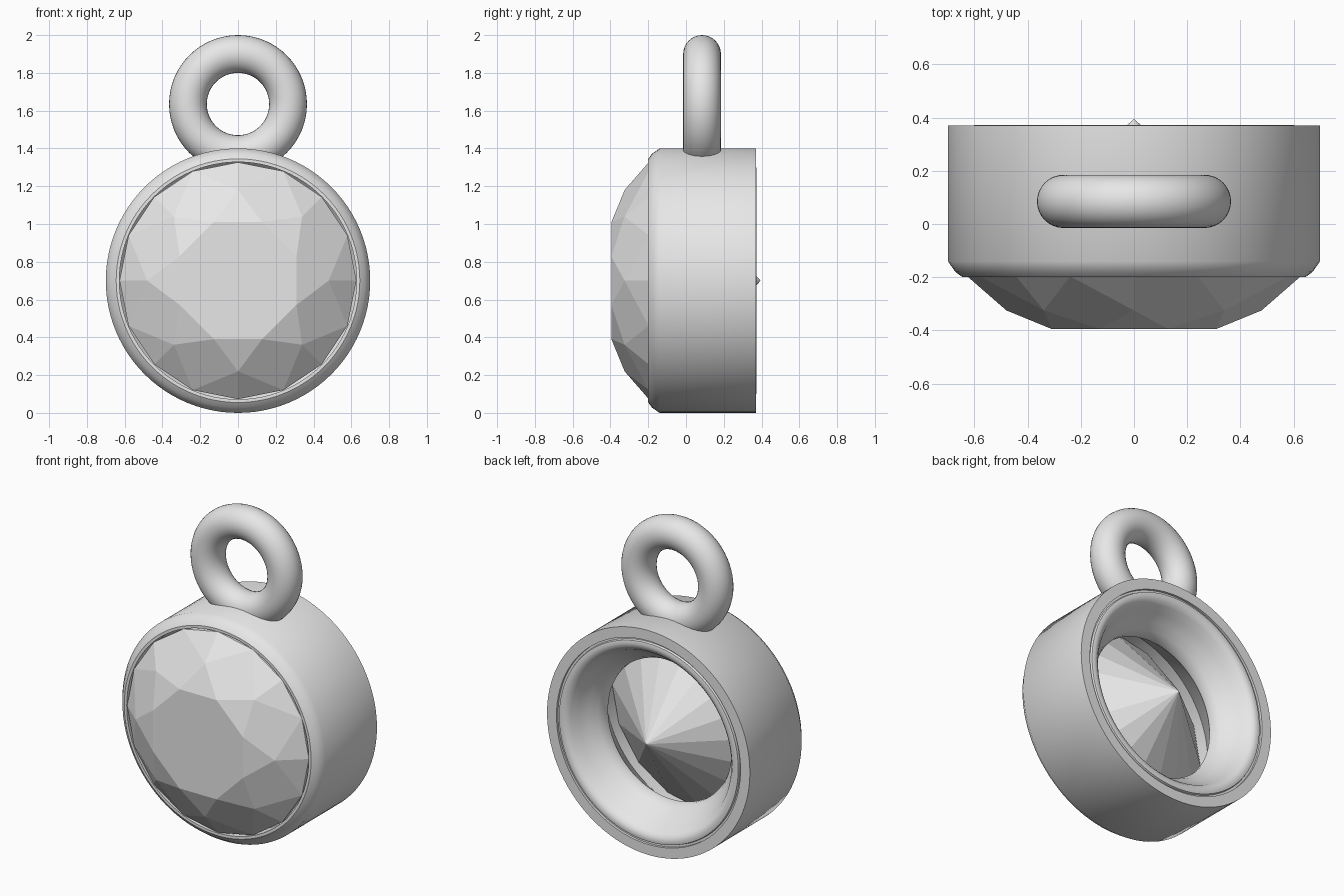
import bpy, bmesh, math

if "Cube" in bpy.data.objects:
    bpy.data.objects.remove(bpy.data.objects["Cube"])

CZ = 0.70  # height of the setting's axis

metal = bpy.data.materials.new("light grey")
metal.diffuse_color = (0.8, 0.8, 0.8, 1)
metal.use_nodes = True
metal.node_tree.nodes["Principled BSDF"].inputs["Base Color"].default_value = metal.diffuse_color


def make(name, bm, smooth=None):
    bmesh.ops.recalc_face_normals(bm, faces=bm.faces)
    me = bpy.data.meshes.new(name)
    bm.to_mesh(me)
    bm.free()
    ob = bpy.data.objects.new(name, me)
    bpy.context.collection.objects.link(ob)
    me.materials.append(metal)
    if smooth:
        bpy.ops.object.select_all(action='DESELECT')
        ob.select_set(True)
        bpy.context.view_layer.objects.active = ob
        bpy.ops.object.shade_smooth_by_angle(angle=math.radians(smooth))
    return ob


def ring(bm, r, y, n, turn=0.0):
    """Circle of n vertices around the y axis."""
    return [bm.verts.new((r * math.cos(a), y, CZ + r * math.sin(a)))
            for a in (math.tau * (i + turn) / n for i in range(n))]


# Bezel: closed profile (radius, y) revolved around the y axis
profile = [(0.628, -0.2), (0.645, -0.2), (0.672, -0.18), (0.70, -0.14),
           (0.70, 0.37), (0.635, 0.37), (0.635, 0.355), (0.622, 0.355),
           (0.618, 0.368), (0.60, 0.372), (0.575, 0.365), (0.555, 0.345),
           (0.53, 0.30), (0.495, 0.25), (0.46, 0.21), (0.44, 0.17),
           (0.44, 0.14), (0.52, 0.04), (0.628, -0.1)]
bm = bmesh.new()
rings = [ring(bm, r, y, 96) for r, y in profile]
for a, b in zip(rings, rings[1:] + rings[:1]):
    for i in range(96):
        j = (i + 1) % 96
        bm.faces.new((a[i], a[j], b[j], b[i]))
make("bezel", bm, 35)

# Gem: eight-sided table, star, kite and girdle facets, pointed back
bm = bmesh.new()
table = ring(bm, 0.335, -0.395, 8, 0.5)
star = ring(bm, 0.48, -0.325, 8)
girdle = ring(bm, 0.627, -0.197, 16)
lower = ring(bm, 0.627, -0.165, 16)
culet = bm.verts.new((0, 0.395, CZ))
bm.faces.new(table)
for i in range(8):
    j = (i + 1) % 8
    g0, g1, g2 = girdle[2 * i], girdle[2 * i + 1], girdle[(2 * i + 2) % 16]
    bm.faces.new((table[i - 1], table[i], star[i]))
    bm.faces.new((table[i], star[i], g1, star[j]))
    bm.faces.new((star[i], g0, g1))
    bm.faces.new((star[j], g1, g2))
for i in range(16):
    j = (i + 1) % 16
    bm.faces.new((girdle[i], girdle[j], lower[j], lower[i]))
    bm.faces.new((lower[i], lower[j], culet))
make("gem", bm)

# Hanging loop: upright torus sunk into the top of the bezel
bpy.ops.mesh.primitive_torus_add(major_radius=0.265, minor_radius=0.10,
                                 major_segments=64, minor_segments=32,
                                 location=(0, 0.085, 1.635),
                                 rotation=(math.pi / 2, 0, 0))
loop = bpy.context.object
loop.name = "hanging_loop"
loop.data.materials.append(metal)
bpy.ops.object.shade_smooth()
